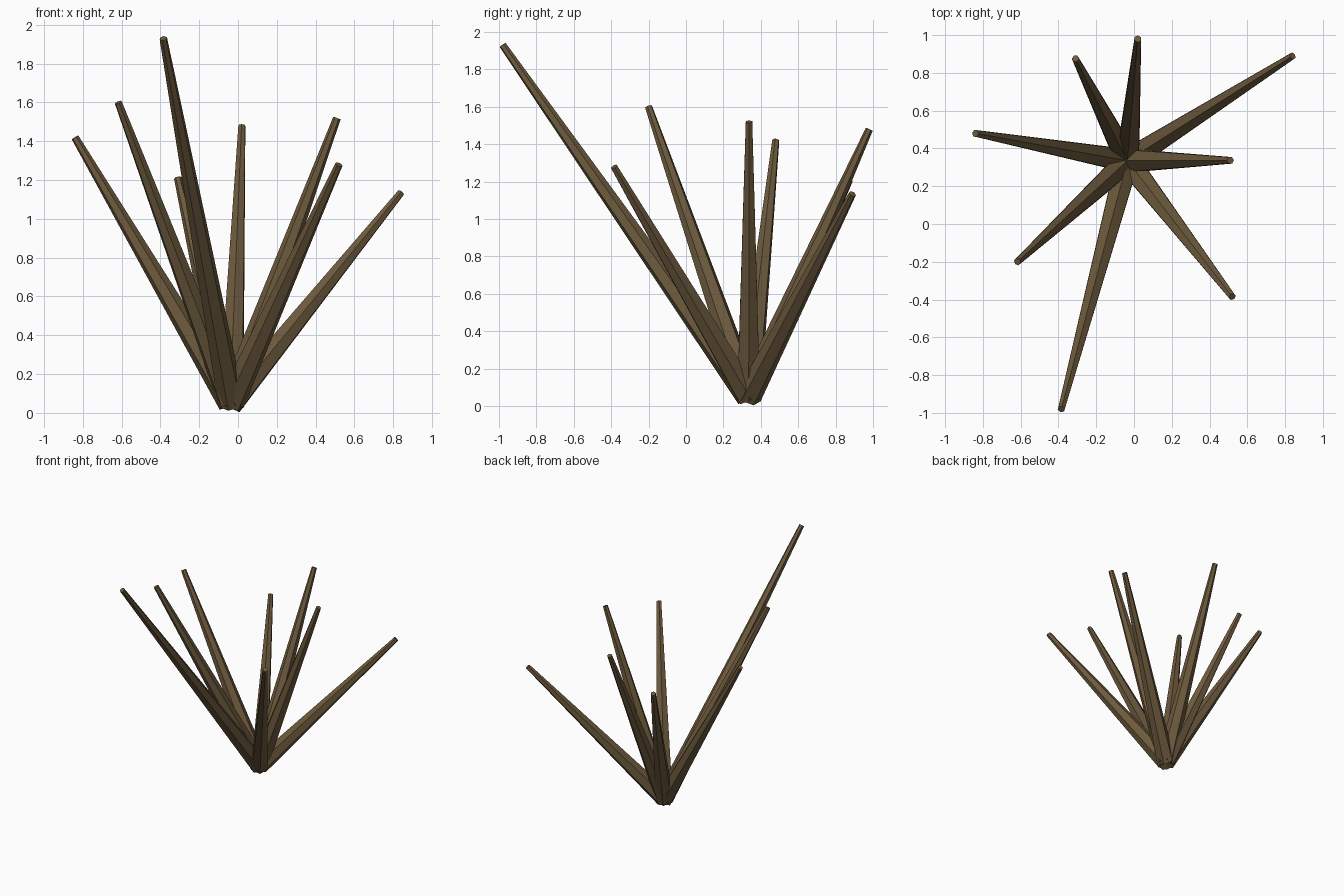
import bpy
from mathutils import Vector

if "Cube" in bpy.data.objects:
    bpy.data.objects.remove(bpy.data.objects["Cube"])

# One bark colour for every branch
bark = bpy.data.materials.new("bark_brown")
bark.diffuse_color = (0.153, 0.102, 0.047, 1)
bark.use_nodes = True
bark.node_tree.nodes["Principled BSDF"].inputs["Base Color"].default_value = bark.diffuse_color

BASE = Vector((-0.035, 0.335, 0.052))   # shared root of all branches
BASE_RADIUS, TIP_RADIUS, SIDES = 0.07, 0.02, 6

# Centre of each branch tip
TIPS = [
    (0.84, 0.89, 1.135),
    (0.02, 0.98, 1.48),
    (-0.31, 0.875, 1.21),
    (-0.84, 0.48, 1.42),
    (-0.617, -0.20, 1.60),
    (-0.385, -0.98, 1.93),
    (0.52, -0.385, 1.28),
    (0.51, 0.337, 1.52),
]


def branch(name, tip):
    """Tapered six-sided stick from the root to its tip."""
    axis = Vector(tip) - BASE
    bpy.ops.mesh.primitive_cone_add(
        vertices=SIDES, radius1=BASE_RADIUS, radius2=TIP_RADIUS,
        depth=axis.length, location=BASE + axis / 2,
        rotation=axis.to_track_quat('Z', 'Y').to_euler())
    obj = bpy.context.object
    obj.name = name
    obj.data.materials.append(bark)


for i, tip in enumerate(TIPS, 1):
    branch(f"branch_{i}", tip)
